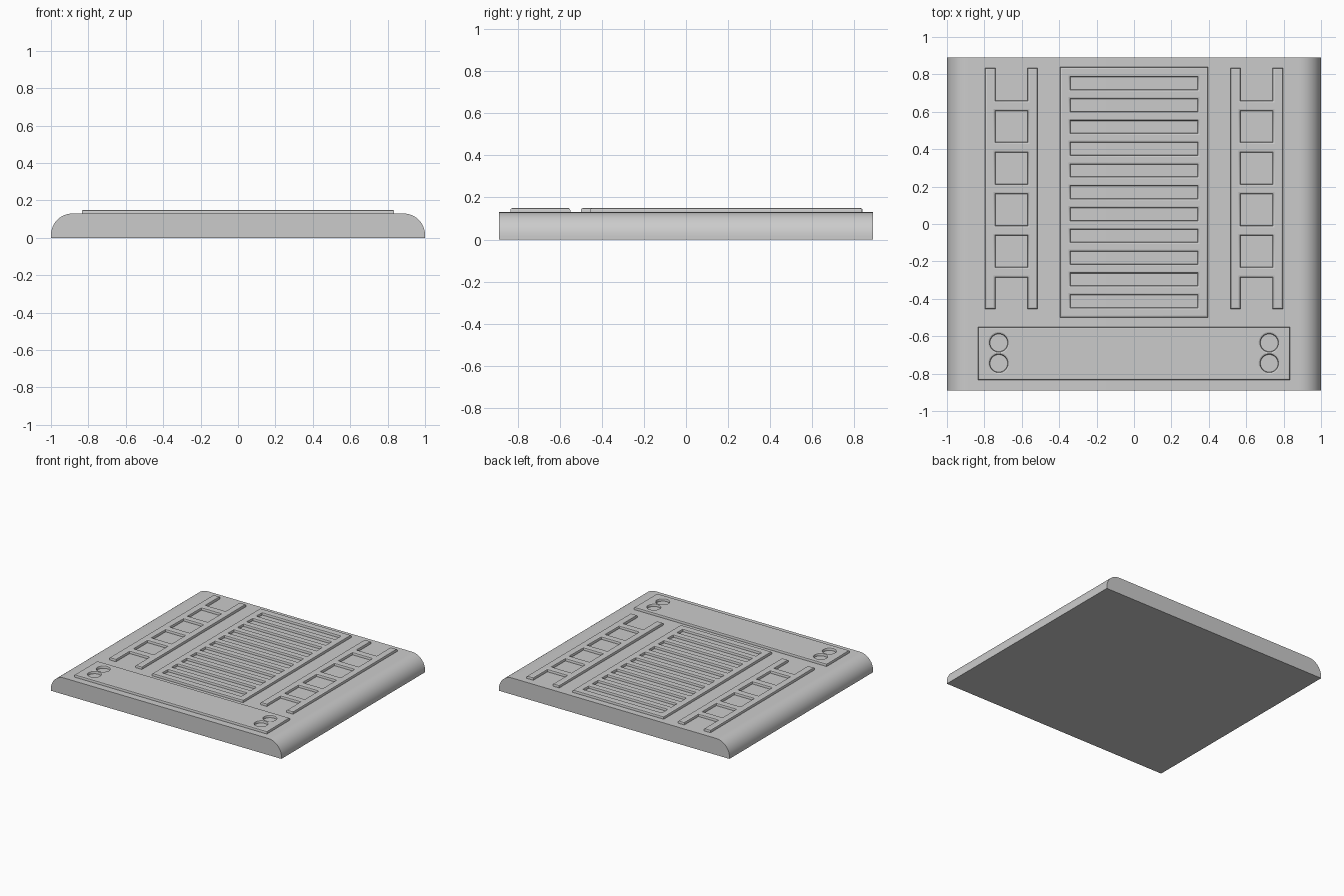
import bpy, bmesh, math

if "Cube" in bpy.data.objects:
    bpy.data.objects.remove(bpy.data.objects["Cube"])

TOP = 0.13      # slab top height
RAISE = 0.02    # height of the raised trim
BEV = 0.01      # softened trim edge

grey = bpy.data.materials.new("plain grey")
grey.diffuse_color = (0.6, 0.6, 0.6, 1)
grey.use_nodes = True
grey.node_tree.nodes["Principled BSDF"].inputs["Base Color"].default_value = grey.diffuse_color


def finish(ob):
    bpy.ops.object.select_all(action='DESELECT')
    ob.select_set(True)
    bpy.context.view_layer.objects.active = ob
    if ob.type == 'CURVE':
        bpy.ops.object.convert(target='MESH')
        ob = bpy.context.object
    ob.data.materials.clear()
    ob.data.materials.append(grey)
    bpy.ops.object.shade_smooth_by_angle(angle=math.radians(35))


def rect(x0, x1, y0, y1):
    return [(x0, y0), (x1, y0), (x1, y1), (x0, y1)]


def circle(cx, cy, r, n=32):
    return [(cx + r * math.cos(2 * math.pi * i / n),
             cy + r * math.sin(2 * math.pi * i / n)) for i in range(n)]


def plate(name, loops):
    """Raised plate: the first loop is the outline, the others are openings."""
    cu = bpy.data.curves.new(name, 'CURVE')
    cu.dimensions = '2D'
    cu.fill_mode = 'BOTH'
    cu.extrude = RAISE - BEV
    cu.bevel_depth = BEV
    cu.bevel_resolution = 1
    cu.offset = -BEV
    for pts in loops:
        sp = cu.splines.new('POLY')
        sp.points.add(len(pts) - 1)
        for p, (x, y) in zip(sp.points, pts):
            p.co = (x, y, 0, 1)
        sp.use_cyclic_u = True
    ob = bpy.data.objects.new(name, cu)
    ob.location.z = TOP
    bpy.context.collection.objects.link(ob)
    finish(ob)


# Base slab: profile with rounded sides, extruded front to back
R, HALF = 0.115, 0.89
arc = [(1 - R + R * math.cos(a), TOP - R + R * math.sin(a))
       for a in (math.pi / 2 * i / 12 for i in range(13))]
profile = [(1, 0)] + arc + [(-x, z) for x, z in reversed(arc)] + [(-1, 0)]
bm = bmesh.new()
face = bm.faces.new([bm.verts.new((x, -HALF, z)) for x, z in profile])
ext = bmesh.ops.extrude_face_region(bm, geom=[face])
bmesh.ops.translate(bm, vec=(0, 2 * HALF, 0),
                    verts=[v for v in ext['geom'] if isinstance(v, bmesh.types.BMVert)])
bmesh.ops.recalc_face_normals(bm, faces=bm.faces)
me = bpy.data.meshes.new("base_slab")
bm.to_mesh(me)
bm.free()
slab = bpy.data.objects.new("base_slab", me)
bpy.context.collection.objects.link(slab)
finish(slab)

# Centre grille with eleven slots
slots = []
for i in range(11):
    y = 0.785 - 0.1165 * i
    slots.append(rect(-0.34, 0.34, y - 0.066, y))
plate("centre_grille", [rect(-0.395, 0.395, -0.5, 0.84)] + slots)

# Ladder trims: two rails joined by five rungs, open at both ends
xa, xb, xc, xd = 0.515, 0.57, 0.74, 0.797
y0, y1 = -0.455, 0.835
rungs = [(-0.285 + 0.2225 * i, -0.23 + 0.2225 * i) for i in range(5)]
lo, hi = rungs[0][0], rungs[-1][1]
outline = [(xa, y0), (xb, y0), (xb, lo), (xc, lo), (xc, y0), (xd, y0),
           (xd, y1), (xc, y1), (xc, hi), (xb, hi), (xb, y1), (xa, y1)]
windows = [rect(xb, xc, rungs[i][1], rungs[i + 1][0]) for i in range(4)]
for side, s in (("right", 1), ("left", -1)):
    plate(side + "_ladder_trim",
          [[(s * x, y) for x, y in loop] for loop in [outline] + windows])

# Front panel with two round recesses at each end
holes = [circle(s * 0.723, y, 0.047) for s in (-1, 1) for y in (-0.635, -0.745)]
plate("front_panel", [rect(-0.835, 0.835, -0.835, -0.55)] + holes)
